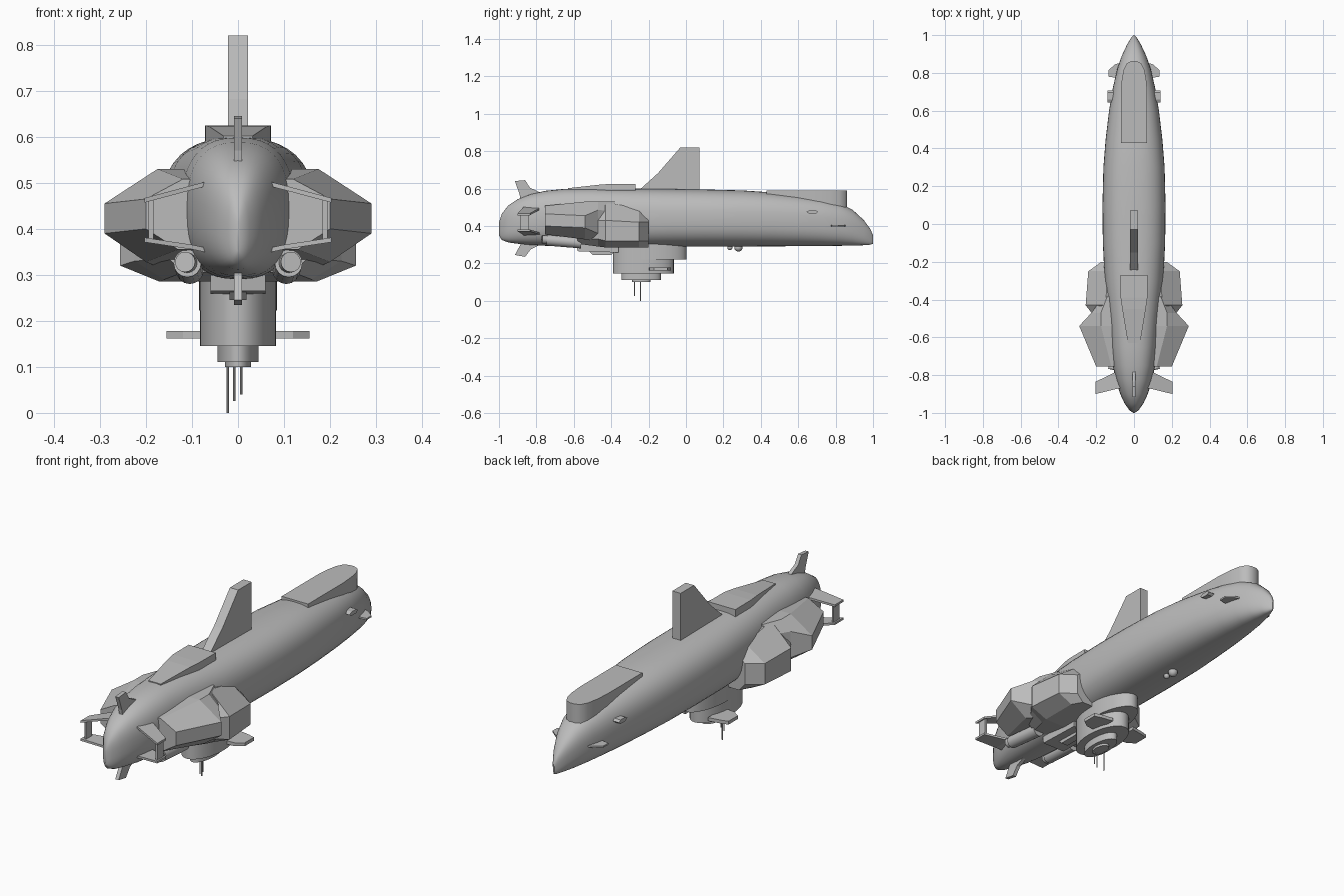
import bpy, bmesh, math
from mathutils import Vector

if "Cube" in bpy.data.objects:
    bpy.data.objects.remove(bpy.data.objects["Cube"])

grey = bpy.data.materials.new("hull_grey")
grey.diffuse_color = (0.5, 0.5, 0.5, 1)
grey.use_nodes = True
grey.node_tree.nodes["Principled BSDF"].inputs["Base Color"].default_value = grey.diffuse_color


def finish(name, bm, smooth=None):
    bmesh.ops.recalc_face_normals(bm, faces=bm.faces)
    me = bpy.data.meshes.new(name)
    bm.to_mesh(me)
    bm.free()
    me.materials.append(grey)
    ob = bpy.data.objects.new(name, me)
    bpy.context.collection.objects.link(ob)
    if smooth:
        bpy.ops.object.select_all(action='DESELECT')
        ob.select_set(True)
        bpy.context.view_layer.objects.active = ob
        bpy.ops.object.shade_smooth_by_angle(angle=math.radians(smooth))
    return ob


def loft(name, rings, smooth=None):
    """Skin matching closed rings and cap both ends."""
    bm = bmesh.new()
    vs = [[bm.verts.new(p) for p in r] for r in rings]
    n = len(vs[0])
    for a, b in zip(vs, vs[1:]):
        for i in range(n):
            j = (i + 1) % n
            bm.faces.new((a[i], a[j], b[j], b[i]))
    bm.faces.new(vs[0])
    bm.faces.new(vs[-1])
    return finish(name, bm, smooth)


def mirrored(ob):
    m = ob.modifiers.new("mirror", 'MIRROR')
    m.use_axis[0] = True
    return ob


def side_plate(name, profile, half):
    """Extrude a y-z profile across x."""
    return loft(name, [[(x, y, z) for y, z in profile] for x in (-half, half)])


def disc(name, rx, y0, y1, z0, z1, n=32):
    """Upright elliptical drum."""
    c, r = (y0 + y1) / 2, (y1 - y0) / 2
    ring = [(rx * math.cos(2 * math.pi * i / n), c + r * math.sin(2 * math.pi * i / n)) for i in range(n)]
    return loft(name, [[(x, y, z) for x, y in ring] for z in (z0, z1)], 40)


def rod(name, a, b, r, n=16):
    a, b = Vector(a), Vector(b)
    q = (b - a).to_track_quat('Z', 'Y')
    ring = [q @ Vector((r * math.cos(2 * math.pi * i / n), r * math.sin(2 * math.pi * i / n), 0)) for i in range(n)]
    return loft(name, [[p + v for v in ring] for p in (a, b)], 40)


# Main hull: y, half width, bottom, top
stations = [(-1, .004, .35, .42), (-.985, .025, .325, .465), (-.95, .05, .312, .51), (-.9, .073, .305, .543),
            (-.83, .095, .298, .57), (-.75, .112, .294, .588), (-.65, .122, .291, .598), (-.5, .132, .29, .602),
            (-.3, .155, .29, .6), (-.1, .165, .29, .598), (.1, .167, .29, .595), (.3, .162, .29, .59),
            (.45, .15, .291, .58), (.6, .132, .292, .563), (.72, .112, .293, .546), (.82, .089, .294, .522),
            (.89, .065, .295, .487), (.95, .037, .297, .432), (.985, .016, .3, .385), (1, .003, .305, .35)]
rings = []
for y, w, lo, hi in stations:
    ring = []
    for i in range(40):
        t = 2 * math.pi * i / 40
        c, s = math.cos(t), math.sin(t)
        e = 2 / 2.5
        ring.append((w * math.copysign(abs(c) ** e, c), y,
                     (lo + hi) / 2 + (hi - lo) / 2 * math.copysign(abs(s) ** e, s)))
    rings.append(ring)
loft("hull", rings, 40)

# Dorsal sail and upper/lower bow fins
side_plate("dorsal_sail", [(-.26, .57), (-.25, .592), (-.15, .682), (-.03, .82), (.072, .82), (.072, .57)], .022)
side_plate("upper_bow_fin", [(-.88, .5), (-.89, .57), (-.915, .64), (-.86, .645), (-.835, .605), (-.76, .57)], .009)
side_plate("lower_bow_fin", [(-.89, .35), (-.885, .3), (-.915, .245), (-.86, .235), (-.83, .275), (-.76, .31)], .009)

# Rounded aft deck housing
half = [(.07, .43), (.07, .7), (.064, .77), (.054, .82), (.038, .85), (.015, .862)]
deck = half + [(-x, y) for x, y in reversed(half)]
loft("aft_deck", [[(x, y, z) for x, y in deck] for z in (.48, .59)], 35)

# Forward deck intake, widening aft
loft("deck_intake", [[(-w, y, .55), (w, y, .55), (w, y, z), (-w, y, z)]
                     for y, w, z in [(-.63, .032, .602), (-.45, .062, .622), (-.39, .071, .625), (-.27, .072, .625)]])


# Faceted side nacelles; each section is y plus its outer x-z corners
def nacelle(name, sections):
    mirrored(loft(name, [[(.04, y, pts[0][1])] + [(x, y, z) for x, z in pts] + [(.04, y, pts[-1][1])]
                         for y, pts in sections]))


nacelle("front_nacelle", [
    (-.755, [(.12, .508), (.2, .465), (.2, .4), (.13, .355)]),
    (-.54, [(.175, .53), (.29, .455), (.29, .39), (.2, .328)]),
    (-.47, [(.175, .53), (.225, .485), (.225, .36), (.17, .315)]),
    (-.38, [(.14, .53), (.16, .48), (.16, .36), (.13, .32)])])
nacelle("rear_nacelle", [
    (-.58, [(.12, .45), (.15, .4), (.15, .335), (.12, .305)]),
    (-.47, [(.14, .51), (.225, .43), (.225, .33), (.16, .29)]),
    (-.43, [(.15, .53), (.256, .43), (.256, .32), (.17, .285)]),
    (-.25, [(.14, .49), (.242, .42), (.242, .32), (.17, .285)]),
    (-.2, [(.12, .46), (.172, .42), (.172, .32), (.14, .285)])])


# Bow planes joined by a strut at the tips: root and tip chords in y
def plane(name, root, tip, t):
    rings = []
    for x, z, ys in (root, (.1, root[1] + (tip[1] - root[1]) * .4, (-.875, -.785)), tip):
        a, b = ys
        rings.append([(x, a, z - t), (x, b, z - t), (x, b, z + t), (x, a, z + t)])
    mirrored(loft(name, rings))


plane("upper_bow_plane", (.03, .508, (-.86, -.76)), (.203, .462, (-.9, -.835)), .005)
plane("lower_bow_plane", (.05, .35, (-.86, -.76)), (.203, .376, (-.9, -.835)), .005)
mirrored(loft("plane_strut", [[(x, y, z) for x, y in ((.184, -.885), (.194, -.885), (.194, -.84), (.184, -.84))]
                              for z in (.37, .468)]))

# Tubes beneath the bow and belly box
mirrored(rod("bow_tube", (.11, -.745, .325), (.105, -.56, .31), .03))
mirrored(rod("bow_tube_nozzle", (.115, -.77, .328), (.11, -.74, .326), .022))
side_plate("belly_box", [(-.585, .3), (-.58, .265), (-.36, .258), (-.36, .3)], .06)
side_plate("belly_sensor", [(-.52, .265), (-.5, .245), (-.4, .245), (-.38, .265)], .018)

# Stepped belly turret with side wings and antennas
disc("turret_collar", .085, -.39, .003, .222, .31)
disc("turret_drum", .083, -.39, -.065, .145, .31)
disc("turret_foot", .045, -.345, -.135, .111, .146)
disc("turret_cap", .028, -.29, -.19, .1, .112)
mirrored(loft("turret_wing", [[(x, a, .162), (x, b, .162), (x, b, .178), (x, a, .178)]
                              for x, a, b in ((.06, -.2, -.08), (.12, -.195, -.09), (.155, -.17, -.1))]))
for i, (x, y, z) in enumerate([(-.022, -.243, 0), (-.008, -.275, .026), (.007, -.275, .04)]):
    rod(f"antenna_{i + 1}", (x, y, z), (x, y, .115), .0025, 8)

# Stern planes
mirrored(loft("stern_plane", [[(x, a, .397), (x, b, .397), (x, b, .405), (x, a, .405)]
                              for x, a, b in ((.05, .77, .86), (.1, .775, .845), (.135, .78, .815))]))
mirrored(loft("stern_block", [[(x, .643, .475), (x, .66, .465), (x, .695, .465), (x, .706, .475),
                               (x, .695, .484), (x, .66, .484)] for x in (.08, .14)]))

# Keel domes
for name, y, r in (("small_keel_dome", .235, .014), ("large_keel_dome", .28, .022)):
    bm = bmesh.new()
    bmesh.ops.create_uvsphere(bm, u_segments=20, v_segments=10, radius=r)
    bmesh.ops.translate(bm, verts=bm.verts, vec=(0, y, .285))
    finish(name, bm, 60)
